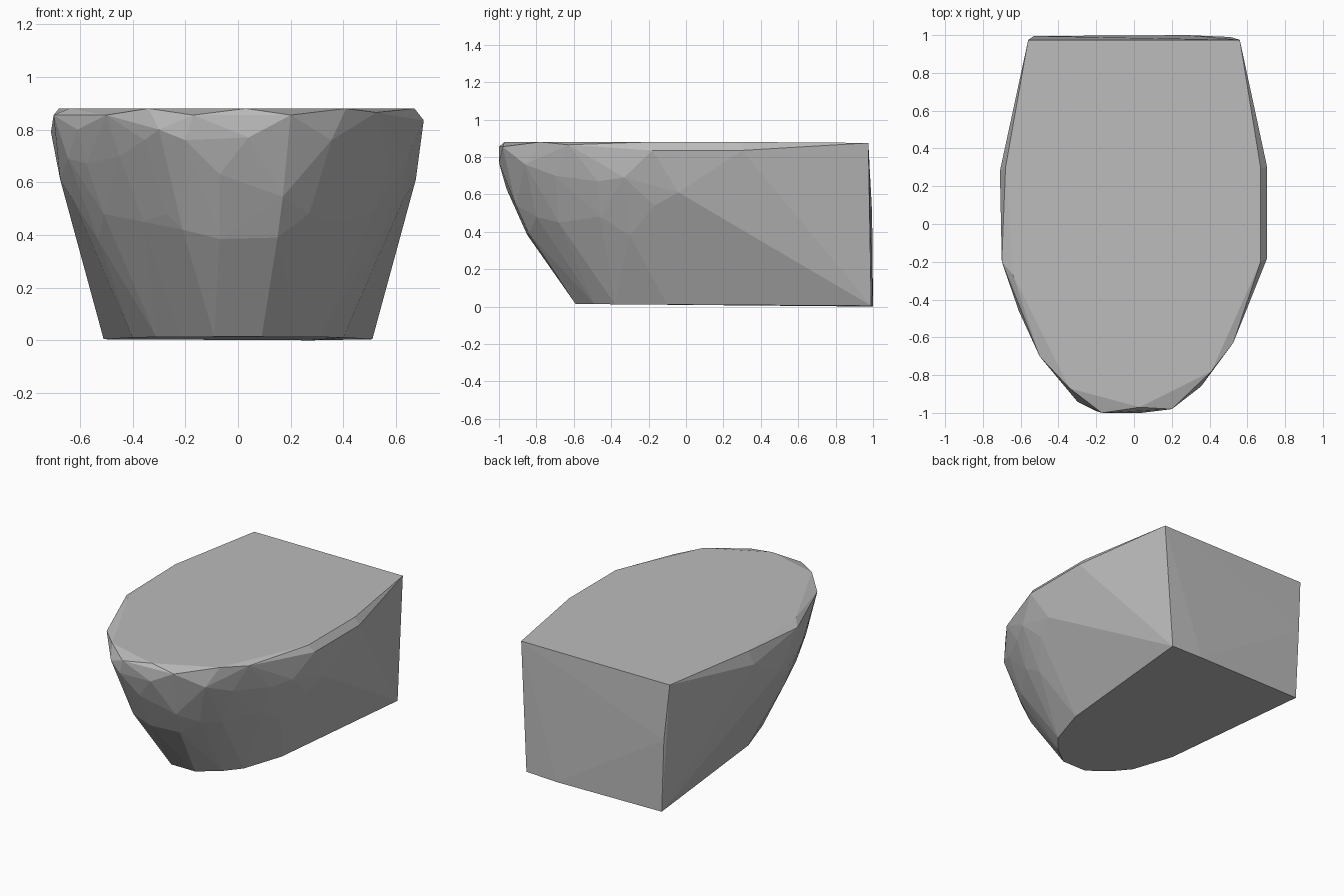
import bpy
import bmesh
import math

default_cube = bpy.data.objects.get("Cube")
if default_cube:
    bpy.data.objects.remove(default_cube, do_unlink=True)


def flat_material(name, colour):
    """Make a plain material of a single colour."""
    material = bpy.data.materials.new(name)
    material.use_nodes = True
    material.diffuse_color = colour
    shader = material.node_tree.nodes["Principled BSDF"]
    shader.inputs["Base Color"].default_value = colour
    return material


def mirrored(points):
    """Return the points together with their copies across x = 0."""
    return points + [(-x, y, z) for x, y, z in points]


def hull_object(name, points, material):
    """Wrap a convex, flat-shaded shell around the points."""
    mesh = bpy.data.meshes.new(name)
    bm = bmesh.new()
    for point in points:
        bm.verts.new(point)
    result = bmesh.ops.convex_hull(bm, input=bm.verts[:])
    inside = set(result["geom_interior"]) | set(result["geom_unused"])
    loose = [item for item in inside if isinstance(item, bmesh.types.BMVert)]
    bmesh.ops.delete(bm, geom=loose, context="VERTS")
    bmesh.ops.dissolve_limit(bm, angle_limit=math.radians(0.5),
                             verts=bm.verts[:], edges=bm.edges[:])
    bmesh.ops.recalc_face_normals(bm, faces=bm.faces[:])
    bm.to_mesh(mesh)
    bm.free()
    mesh.materials.append(material)
    obj = bpy.data.objects.new(name, mesh)
    bpy.context.collection.objects.link(obj)
    return obj


# Flat base: square at the back, rounded at the front
base_half = [(.51, .99), (.40, -.10), (.31, -.38), (.22, -.49), (.09, -.59)]
base = mirrored([(x, y, .01 - .006 * y) for x, y in base_half])
base.append((.28, 1, 0))

# Flat lid and the square corners behind it
lid_outline = [(.67, .3), (.67, -.2), (.41, -.78), (.03, -.97),
               (-.34, -.87), (-.64, -.27), (-.68, .3)]
lid = [(x, y, .88) for x, y in lid_outline]
lid += mirrored([(.56, .975, .875)])
lid.append((-.53, .995, .5))

# Widest belt just below the lid
belt = [(.705, .3, .835), (.705, -.18, .835), (.525, -.63, .865),
        (.2, -.98, .855), (.04, -1, .77), (-.17, -1, .855),
        (-.2, -.99, .76), (-.3, -.94, .8), (-.5, -.7, .855),
        (-.61, -.46, .8), (-.7, -.2, .855), (-.71, .28, .79)]

# Bulging flanks, the same on both sides
flank = mirrored([(.69, .2, .74), (.675, -.04, .61), (.63, -.17, .54),
                  (.53, -.3, .38), (.645, -.33, .69), (.575, -.47, .67),
                  (.51, -.46, .48), (.45, -.7, .7), (.36, -.68, .45),
                  (.355, -.86, .76), (.27, -.8, .48)])

# Rounded nose
nose = [(.17, -.91, .545), (.15, -.84, .39), (-.07, -.85, .385),
        (-.07, -.96, .63), (-.21, -.83, .42)]

grey = flat_material("plain grey", (.5, .5, .5, 1))
hull_object("rounded_block", base + lid + belt + flank + nose, grey)
